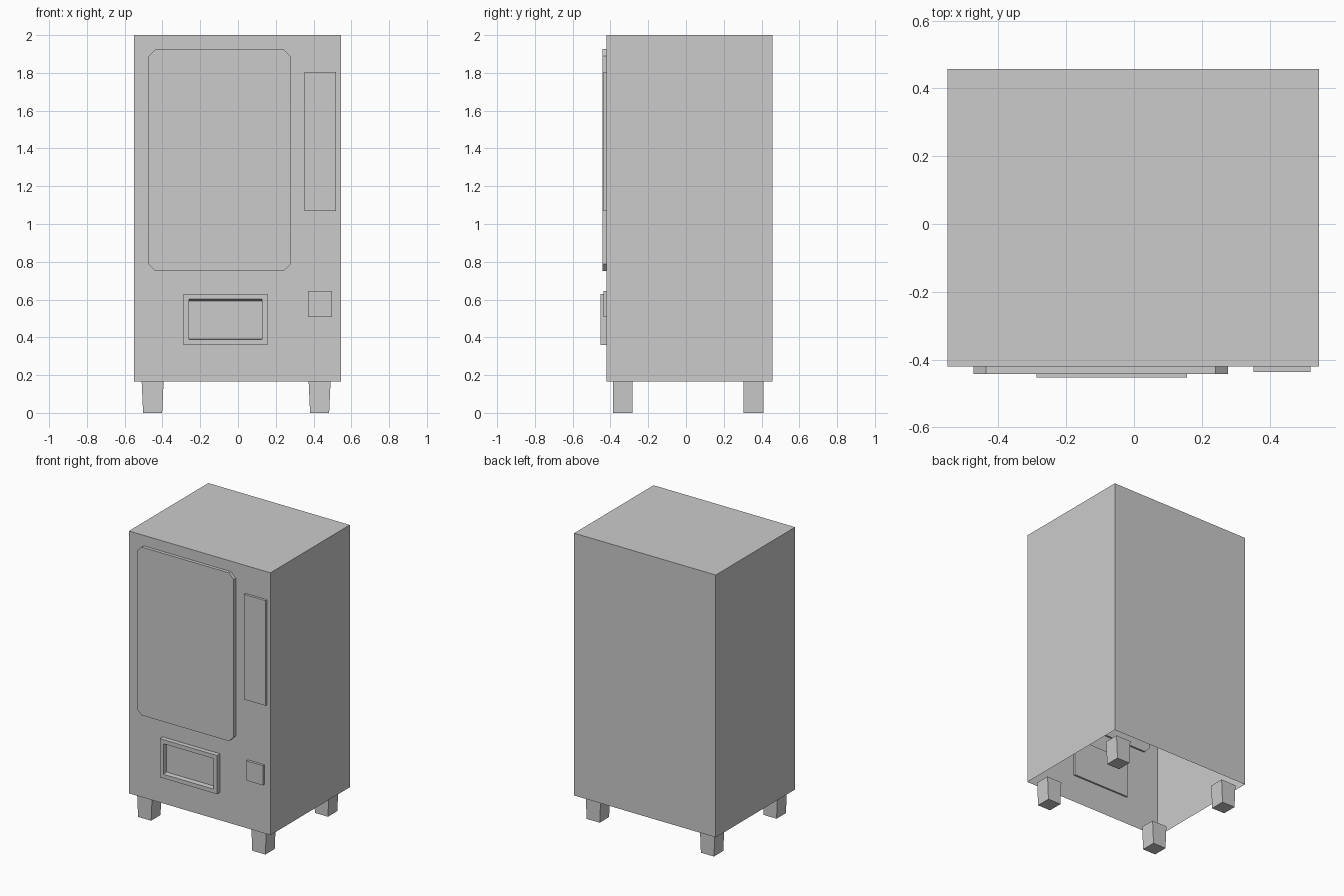
import bpy, bmesh

if "Cube" in bpy.data.objects:
    bpy.data.objects.remove(bpy.data.objects["Cube"])

FRONT = -0.42      # front wall of the cabinet
INNER = -0.408     # panels reach slightly through the wall


def finish(bm, name):
    bmesh.ops.recalc_face_normals(bm, faces=bm.faces)
    mesh = bpy.data.meshes.new(name)
    bm.to_mesh(mesh)
    bm.free()
    obj = bpy.data.objects.new(name, mesh)
    bpy.context.collection.objects.link(obj)
    return obj


def box_bm(x0, x1, y0, y1, z0, z1):
    bm = bmesh.new()
    bmesh.ops.create_cube(bm, size=1)
    for v in bm.verts:
        v.co = (x0 if v.co.x < 0 else x1,
                y0 if v.co.y < 0 else y1,
                z0 if v.co.z < 0 else z1)
    return bm


def front_face(bm):
    return min(bm.faces, key=lambda f: f.calc_center_median().y)


# Cabinet shell, open underneath
bm = box_bm(-0.55, 0.545, FRONT, 0.457, 0.165, 2.0)
bottom = min(bm.faces, key=lambda f: f.calc_center_median().z)
bmesh.ops.delete(bm, geom=[bottom], context='FACES_ONLY')
finish(bm, "cabinet")

# Display window with cut corners
bm = box_bm(-0.473, 0.277, -0.443, INNER, 0.75, 1.927)
corners = [e for e in bm.edges
           if abs(e.verts[0].co.y - e.verts[1].co.y) > 0.01]
bmesh.ops.bevel(bm, geom=corners, offset=0.037, segments=1, affect='EDGES')
finish(bm, "display_window")

# Payment panel and coin return
finish(box_bm(0.352, 0.52, -0.437, INNER, 1.07, 1.805), "payment_panel")
finish(box_bm(0.37, 0.498, -0.437, INNER, 0.507, 0.645), "coin_return")

# Dispenser tray: frame with a recessed opening
bm = box_bm(-0.288, 0.156, -0.453, INNER, 0.36, 0.63)
face = front_face(bm)
bmesh.ops.inset_region(bm, faces=[face], thickness=0.04)
recess = bmesh.ops.extrude_face_region(bm, geom=[face])
bmesh.ops.delete(bm, geom=[face], context='FACES_ONLY')
for v in recess["geom"]:
    if isinstance(v, bmesh.types.BMVert):
        v.co.y = -0.421
        v.co.z = 0.392 if v.co.z < 0.5 else 0.592
for v in bm.verts:
    if 0.39 < v.co.z < 0.6:
        v.co.z = 0.392 if v.co.z < 0.5 else 0.592
finish(bm, "dispenser_tray")

# Legs, narrowing towards the floor
for side, cx in (("left", -0.452), ("right", 0.432)):
    for end, cy in (("front", -0.335), ("back", 0.357)):
        bm = box_bm(cx - 0.058, cx + 0.058, cy - 0.052, cy + 0.052, 0, 0.165)
        for v in bm.verts:
            if v.co.z < 0.1:
                v.co.x = cx + (v.co.x - cx) * 0.87
        finish(bm, f"{end}_{side}_leg")
